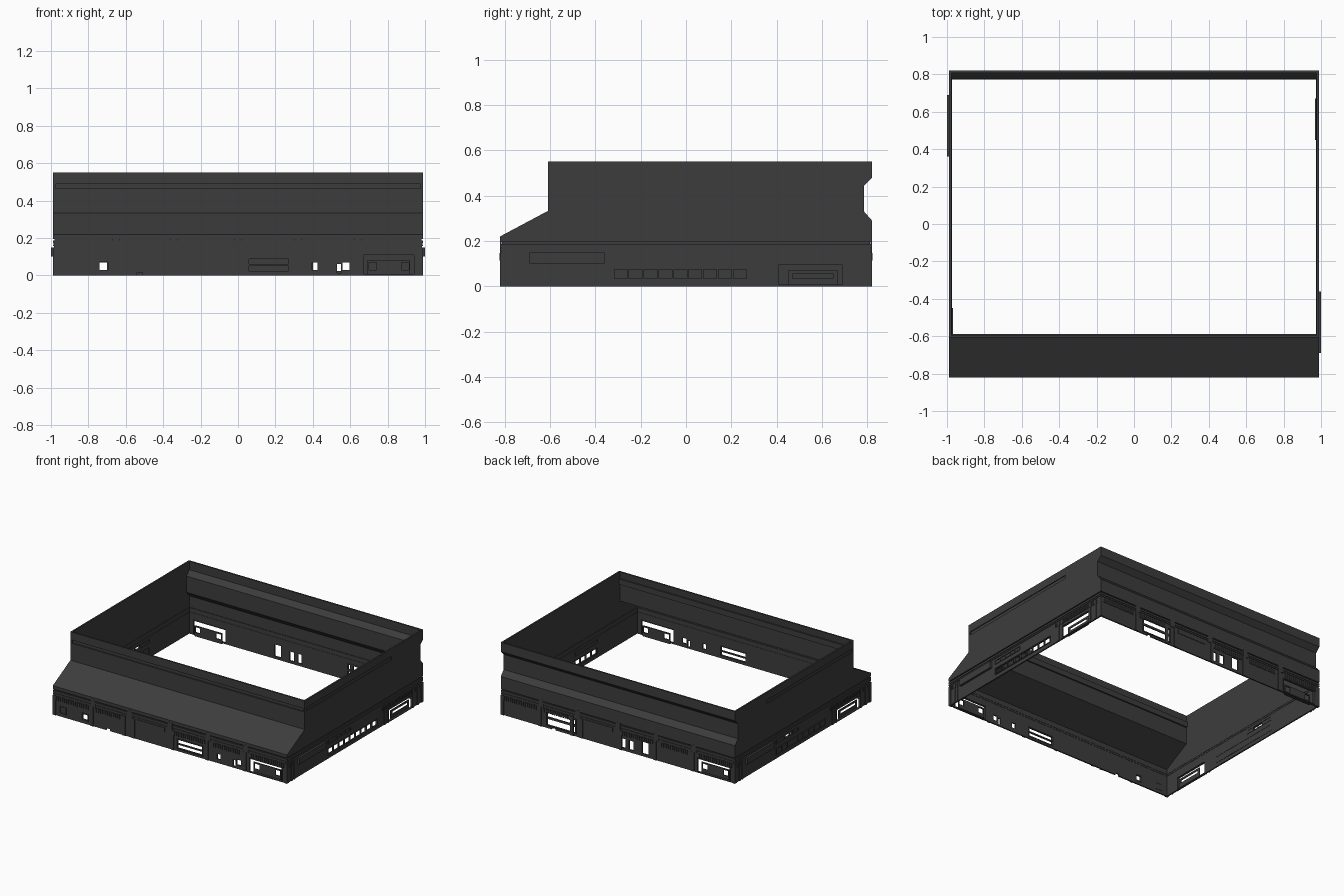
import bpy, bmesh, math
from mathutils import Matrix

cube = bpy.data.objects.get("Cube")
if cube:
    bpy.data.objects.remove(cube)

W, D, T = 0.988, 0.82, 0.012          # half width, half depth, wall thickness
FRONT, RIGHT, BACK, LEFT = range(4)
SIDES = {FRONT: "front", RIGHT: "right", BACK: "back", LEFT: "left"}

mat = bpy.data.materials.new("charcoal")
mat.use_nodes = True
mat.diffuse_color = (0.046, 0.046, 0.046, 1)
mat.node_tree.nodes["Principled BSDF"].inputs["Base Color"].default_value = mat.diffuse_color


def finish(name, bm):
    bmesh.ops.recalc_face_normals(bm, faces=bm.faces)
    mesh = bpy.data.meshes.new(name)
    bm.to_mesh(mesh)
    bm.free()
    mesh.materials.append(mat)
    obj = bpy.data.objects.new(name, mesh)
    bpy.context.collection.objects.link(obj)
    return obj


def place(side):
    """Wall frame: x along the wall, -y outward from its outer face, z up."""
    dist = W if side in (RIGHT, LEFT) else D
    return Matrix.Rotation(side * math.pi / 2, 4, 'Z') @ Matrix.Translation((0, -dist, 0))


def add_box(bm, side, u0, u1, z0, z1, inner, outer):
    size = Matrix.Diagonal((u1 - u0, outer - inner, z1 - z0, 1))
    centre = Matrix.Translation(((u0 + u1) / 2, -(inner + outer) / 2, (z0 + z1) / 2))
    bmesh.ops.create_cube(bm, size=1, matrix=place(side) @ centre @ size)


def boxes(name, side, specs):
    bm = bmesh.new()
    for s in specs:
        add_box(bm, side, *s)
    return finish(name, bm)


def panel(name, side, rect, holes, out, thick):
    """Flat panel with rectangular openings, thickened inward."""
    u0, u1, z0, z1 = rect
    us = sorted({u0, u1, *(u for h in holes for u in h[:2])})
    zs = sorted({z0, z1, *(z for h in holes for z in h[2:])})
    bm = bmesh.new()
    grid = {(u, z): bm.verts.new((u, -out, z)) for u in us for z in zs}
    for a, b in zip(us, us[1:]):
        for c, d in zip(zs, zs[1:]):
            mu, mz = (a + b) / 2, (c + d) / 2
            if not any(h[0] < mu < h[1] and h[2] < mz < h[3] for h in holes):
                bm.faces.new([grid[p] for p in ((a, c), (b, c), (b, d), (a, d))])
    for v in [v for v in bm.verts if not v.link_faces]:
        bm.verts.remove(v)
    faces = bmesh.ops.extrude_face_region(bm, geom=list(bm.faces))["geom"]
    for v in faces:
        if isinstance(v, bmesh.types.BMVert):
            v.co.y += thick
    bm.transform(place(side))
    return finish(name, bm)


def strip(name, profile):
    """Open y/z profile swept across the full width and thickened."""
    bm = bmesh.new()
    ends = [[bm.verts.new((x, y, z)) for y, z in profile] for x in (-W, W)]
    for i in range(len(profile) - 1):
        bm.faces.new((ends[0][i], ends[1][i], ends[1][i + 1], ends[0][i + 1]))
    obj = finish(name, bm)
    mod = obj.modifiers.new("thickness", 'SOLIDIFY')
    mod.thickness = T
    inward = -1 if profile[0][1] and obj.data.polygons[0].normal.y * profile[0][0] > 0 else 1
    mod.offset = inward
    return obj


# Upper shell: sloped front with groove, recessed back
front_line = [(-D, .195), (-D, .22), (-.608, .333), (-.608, .465), (-.597, .465),
              (-.597, .49), (-.608, .49), (-.608, .55)]
back_line = [(D, .195), (D, .29), (.785, .33), (.785, .445), (D, .48), (D, .55)]
strip("front_upper_slope", front_line)
strip("back_upper_wall", back_line)

# Upper side walls, closed between the front and back outlines
outline = [p for p in front_line if p[0] != -.597] + back_line[::-1]
for side, sign in ((RIGHT, 1), (LEFT, -1)):
    bm = bmesh.new()
    face = bm.faces.new([bm.verts.new((sign * W, y, z)) for y, z in outline])
    ext = bmesh.ops.extrude_face_region(bm, geom=[face])["geom"]
    for v in ext:
        if isinstance(v, bmesh.types.BMVert):
            v.co.x -= sign * T
    wall = finish(SIDES[side] + "_upper_wall", bm)
    span = (-.597, .44) if side == RIGHT else (-.44, .597)
    cutter = boxes(SIDES[side] + "_groove_cutter", side, [(*span, .465, .49, -.006, .02)])
    cutter.hide_render = True
    cutter.hide_viewport = True
    mod = wall.modifiers.new("groove", 'BOOLEAN')
    mod.object = cutter
    mod.operation = 'DIFFERENCE'
    mod.solver = 'EXACT'

# Cornice bands around the whole building
for name, z0, z1, out in (("neck_band", .185, .2, -.008), ("cornice_band", .172, .187, 0),
                          ("lower_trim", .158, .166, 0)):
    bm = bmesh.new()
    for side in SIDES:
        half = (D if side in (RIGHT, LEFT) else W) + out
        add_box(bm, side, -half, half, z0, z1, -.016, out)
    finish(name, bm)

# Lower walls with their openings
PANES = 9
pane = .59 / PANES
pane_holes = [(-.32 + i * pane + .004, -.32 + (i + 1) * pane - .004, .034, .074) for i in range(PANES)]
double_window = [(.06, .27, .025, .05), (.06, .27, .06, .088)]
gate = (.67, .94, .008, .108)
side_gate = (.40, .69, .008, .095)
openings = {
    FRONT: double_window + [gate, (.395, .425, .03, .07), (.53, .55, .012, .06), (.56, .595, .03, .07),
                            (-.74, -.695, .03, .072), (-.54, -.51, .0, .015)],
    RIGHT: pane_holes + [side_gate],
    BACK: [gate, (.2, .255, .02, .11), (.09, .13, .02, .09), (.02, .06, .02, .09),
           (-.6, -.36, .025, .07), (-.6, -.36, .085, .12), (-.56, -.53, .0, .015)],
    LEFT: [side_gate, (-.217, -.13, .115, .138)],
}
for side, holes in openings.items():
    half = (D if side in (RIGHT, LEFT) else W) - .004
    panel(SIDES[side] + "_lower_wall", side, (-half, half, 0, .175), holes, -.004, .01)

# Recessed entrance screens inside the gates
for side in (FRONT, BACK):
    panel(SIDES[side] + "_entrance_screen", side, (.69, .92, 0, .08),
          [(.70, .74, .03, .07), (.875, .915, .03, .07)], -.02, .008)
for side in (RIGHT, LEFT):
    panel(SIDES[side] + "_entrance_screen", side, (.45, .67, 0, .07), [(.47, .65, .035, .055)], -.014, .006)


def teeth(ranges, z0, z1, step=.018):
    out = []
    for a, b in ranges:
        n = int((b - a) / step)
        out += [(a + i * step, a + i * step + step * .55, z0, z1, -.006, .002) for i in range(n)]
    return out


def frame(u0, u1, z0, z1, w=.006):
    d = (-.016, .001)
    return [(u0 - w, u1 + w, z1, z1 + w, *d), (u0 - w, u1 + w, z0 - w, z0, *d),
            (u0 - w, u0, z0, z1, *d), (u1, u1 + w, z0, z1, *d)]


# Front and back ornaments: combs, pillars, brackets, frames
for side in (FRONT, BACK):
    name = SIDES[side]
    boxes(name + "_comb_vents", side,
          teeth([(-.97, -.68), (-.63, -.37), (.03, .30), (.36, .60), (.68, .97)], .115, .148))
    boxes(name + "_brackets", side, [(u - .02, u + .02, .148, .205, -.006, .001)
                                     for u in (-.65, -.34, 0, .32, .64)])
    boxes(name + "_pillars", side, [(u - .012, u + .012, 0, .15, -.008, .001)
                                    for u in (-.976, -.66, -.39, -.31, .02, .31, .63, .976)])
    boxes(name + "_awning", side, [(-.285, -.045, .118, .15, -.006, 0)])
    boxes(name + "_gate_frame", side, frame(*gate))
boxes("front_window_frame", FRONT, frame(.06, .27, .02, .09))
boxes("front_left_end_frames", FRONT, frame(-.925, -.88, .03, .072) + frame(-.74, -.695, .03, .072))
boxes("back_window_frame", BACK, frame(-.6, -.36, .02, .125))

# Side ornaments: signboard, pane frame, vents, posts
for side in (RIGHT, LEFT):
    name = SIDES[side]
    boxes(name + "_signboard", side, [(-.69, -.36, .1, .15, -.006, 1 - W)])
    boxes(name + "_pane_frame", side, frame(-.32, .27, .032, .076, .004)
          + [(-.322 + i * pane, -.318 + i * pane, .032, .076, -.008, 0) for i in range(1, PANES)])
    boxes(name + "_vent_frame", side, frame(-.32, -.06, .115, .138, .004)
          + [(-.27 + i * .052, -.265 + i * .052, .115, .138, -.008, 0) for i in range(4)])
    boxes(name + "_comb_vents", side, teeth([(-.79, -.72), (.33, .78)], .118, .146))
    boxes(name + "_posts", side, [(u - .008, u + .008, 0, .15, -.008, .001)
                                  for u in (-.808, -.76, -.73, .36, .4, .7, .76, .808)])
    boxes(name + "_gate_frame", side, frame(*side_gate))
